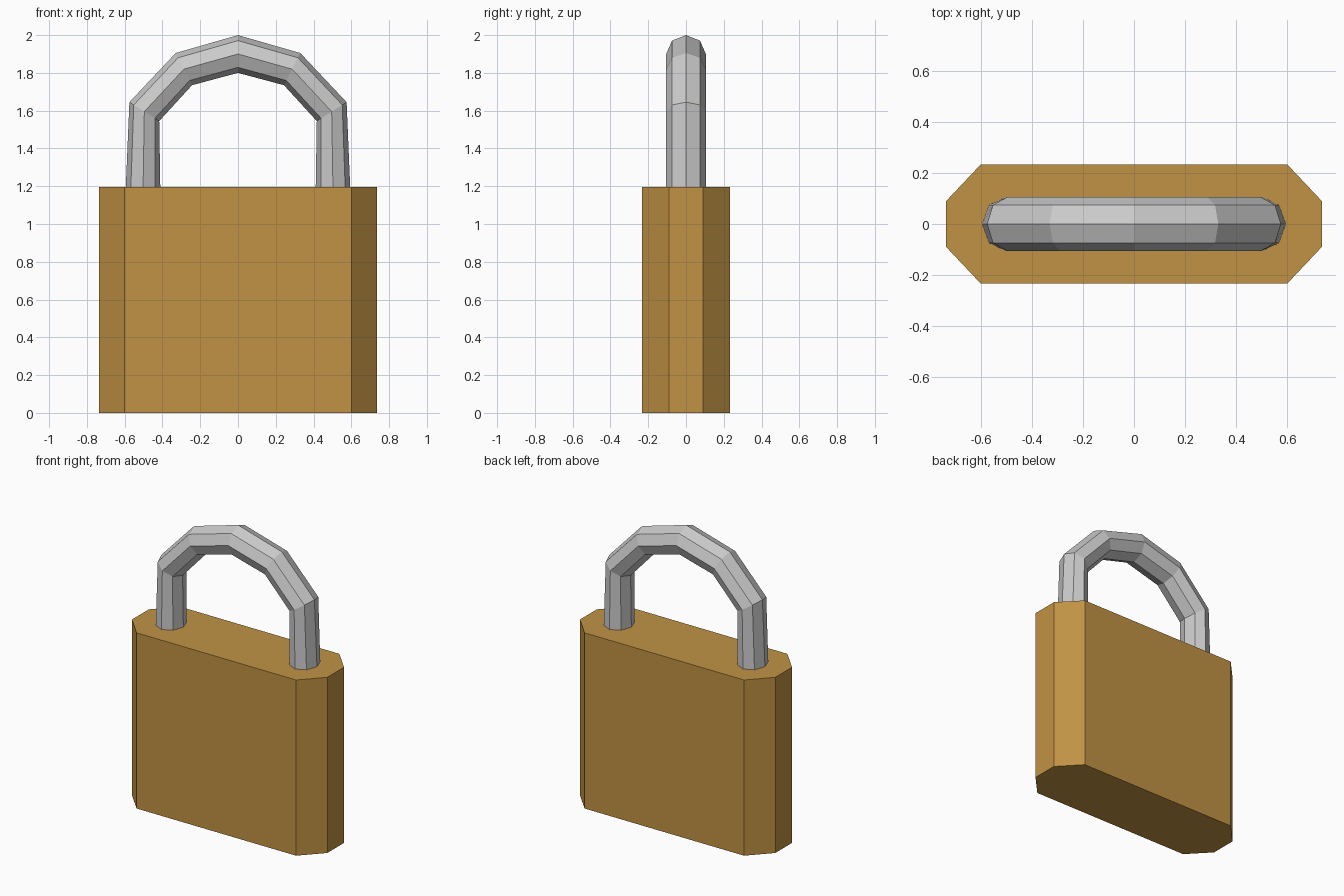
import bpy, bmesh
from math import sin, cos, pi
from mathutils import Vector

if "Cube" in bpy.data.objects:
    bpy.data.objects.remove(bpy.data.objects["Cube"])


def finish(name, bm):
    bmesh.ops.recalc_face_normals(bm, faces=bm.faces)
    me = bpy.data.meshes.new(name)
    bm.to_mesh(me)
    bm.free()
    ob = bpy.data.objects.new(name, me)
    bpy.context.collection.objects.link(ob)
    return ob


# Lock body: rectangle with chamfered corners, extruded upwards
quarter = [(0.735, 0.09), (0.60, 0.233)]
right = [(x, -y) for x, y in reversed(quarter)] + quarter
outline = right + [(-x, -y) for x, y in right]
bm = bmesh.new()
base = bm.faces.new([bm.verts.new((x, y, 0)) for x, y in outline])
top = bmesh.ops.extrude_face_region(bm, geom=[base], use_keep_orig=True)["geom"]
bmesh.ops.translate(bm, vec=(0, 0, 1.195),
                    verts=[g for g in top if isinstance(g, bmesh.types.BMVert)])
body = finish("lock_body", bm)
brass = bpy.data.materials.new("brass")
brass.diffuse_color = (0.53, 0.29, 0.057, 1)
brass.use_nodes = True
brass.node_tree.nodes["Principled BSDF"].inputs["Base Color"].default_value = brass.diffuse_color
body.data.materials.append(brass)

# Shackle: eight-sided tube bent into an arch, given as (outer, inner) x-z points
half = [((-0.595, 1.17), (-0.411, 1.17)),
        ((-0.575, 1.645), (-0.417, 1.545)),
        ((-0.33, 1.905), (-0.243, 1.735))]
mirrored = [((-o[0], o[1]), (-i[0], i[1])) for o, i in reversed(half)]
path = half + [((0, 2.0), (0, 1.80))] + mirrored
SIDES, DEPTH = 8, 0.105
bm = bmesh.new()
rings = []
for o, i in path:
    o, i = Vector((o[0], 0, o[1])), Vector((i[0], 0, i[1]))
    mid, arm = (o + i) / 2, (o - i) / 2
    angles = [2 * pi * k / SIDES for k in range(SIDES)]
    rings.append([bm.verts.new(mid + arm * cos(a) + Vector((0, DEPTH * sin(a), 0)))
                  for a in angles])
for a, b in zip(rings, rings[1:]):
    for k in range(SIDES):
        n = (k + 1) % SIDES
        bm.faces.new((a[k], a[n], b[n], b[k]))
bm.faces.new(rings[0])
bm.faces.new(rings[-1])
finish("shackle", bm)
